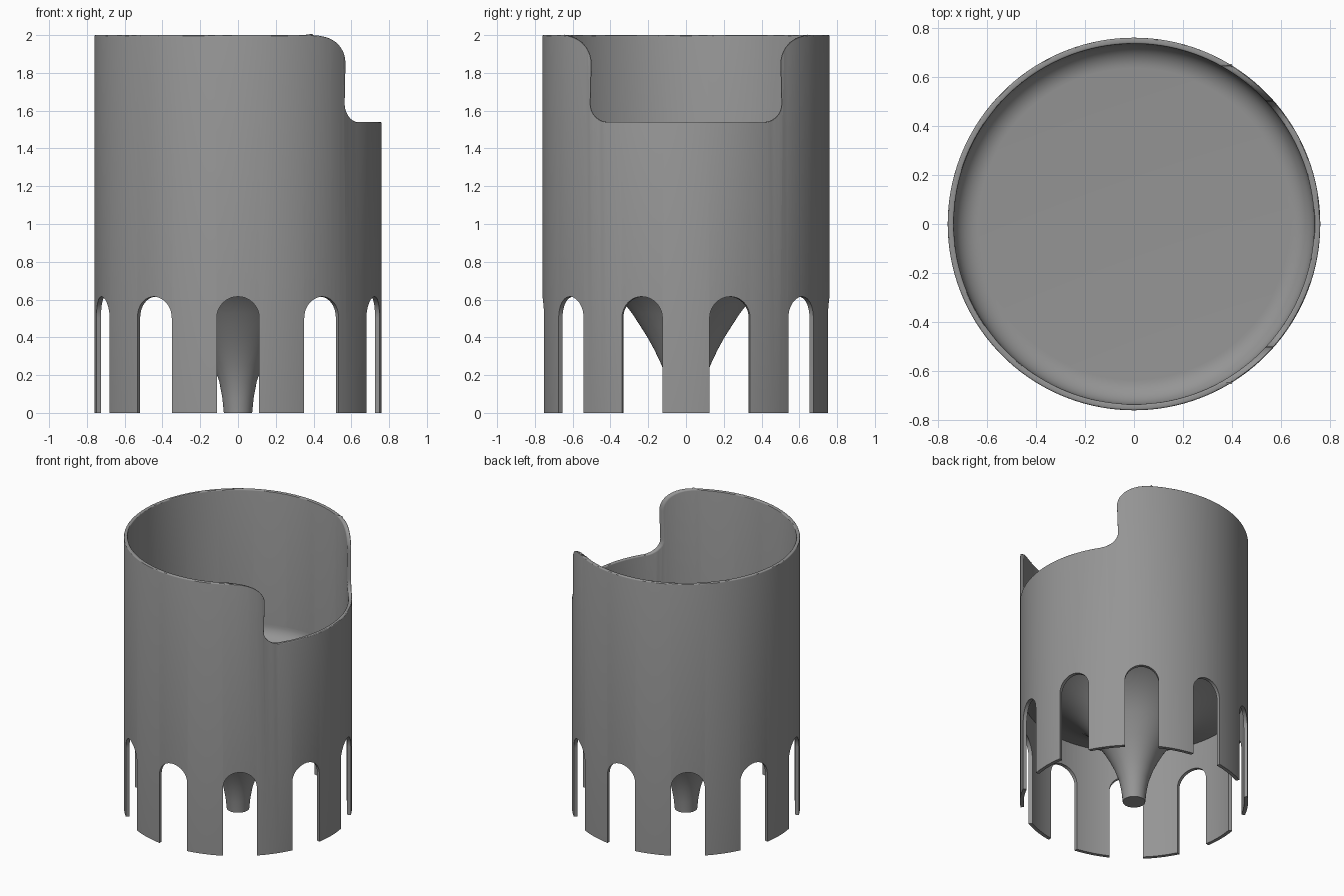
import bpy, bmesh, math
from math import pi, sin, cos

old = bpy.data.objects.get("Cube")
if old:
    bpy.data.objects.remove(old)

R_OUT, R_IN, SEGS = 0.76, 0.735, 160

grey = bpy.data.materials.new("plain grey")
grey.use_nodes = True
grey.diffuse_color = (0.3, 0.3, 0.3, 1)
grey.node_tree.nodes["Principled BSDF"].inputs["Base Color"].default_value = (0.3, 0.3, 0.3, 1)


def make_object(name, bm):
    bmesh.ops.recalc_face_normals(bm, faces=bm.faces)
    mesh = bpy.data.meshes.new(name)
    bm.to_mesh(mesh)
    bm.free()
    mesh.materials.append(grey)
    obj = bpy.data.objects.new(name, mesh)
    bpy.context.collection.objects.link(obj)
    return obj


def lathe(name, profile, closed=False):
    """Revolve (radius, z) points around the z axis."""
    bm = bmesh.new()
    verts = [bm.verts.new((r, 0, z)) for r, z in profile]
    pairs = list(zip(verts, verts[1:] + verts[:1])) if closed else list(zip(verts, verts[1:]))
    edges = [bm.edges.new(p) for p in pairs]
    bmesh.ops.spin(bm, geom=verts + edges, cent=(0, 0, 0), axis=(0, 0, 1),
                   angle=2 * pi, steps=SEGS, use_merge=True)
    bmesh.ops.remove_doubles(bm, verts=bm.verts, dist=1e-5)
    return make_object(name, bm)


def arc(cx, cy, r, a0, a1, n):
    steps = [math.radians(a0 + (a1 - a0) * i / n) for i in range(n + 1)]
    return [(cx + r * cos(a), cy + r * sin(a)) for a in steps]


def prism(bm, outline, x0, x1, angle=0.0):
    """Extrude a (y, z) outline along x, then turn it around z."""
    ca, sa = cos(angle), sin(angle)
    ends = [[bm.verts.new((x * ca - y * sa, x * sa + y * ca, z)) for y, z in outline]
            for x in (x0, x1)]
    bm.faces.new(ends[0])
    bm.faces.new(ends[1])
    for i in range(len(outline)):
        j = (i + 1) % len(outline)
        bm.faces.new((ends[0][i], ends[0][j], ends[1][j], ends[1][i]))


def apply_modifier(obj, kind, **settings):
    mod = obj.modifiers.new(kind.title(), kind)
    for key, value in settings.items():
        setattr(mod, key, value)
    bpy.context.view_layer.objects.active = obj
    bpy.ops.object.modifier_apply(modifier=mod.name)


def cut(obj, bm):
    cutter = make_object("cutter", bm)
    cutter.hide_render = True
    apply_modifier(obj, "BOOLEAN", operation="DIFFERENCE", solver="EXACT", object=cutter)
    bpy.data.objects.remove(cutter)


# Cup wall, left long at the bottom so that only the rim gets rounded
wall = lathe("cup_wall", [(R_IN, -0.1), (R_OUT, -0.1), (R_OUT, 2), (R_IN, 2)], closed=True)

# Notch in the left side of the rim, with rounded corners
half = arc(0.41, 1.635, 0.095, -90, 0, 8) + arc(0.65, 1.85, 0.15, 180, 92, 10) + [(0.66, 2.1)]
bm = bmesh.new()
prism(bm, half + [(-y, z) for y, z in reversed(half)], 0.1, 1)
cut(wall, bm)
apply_modifier(wall, "BEVEL", width=0.007, segments=3, limit_method="ANGLE",
               angle_limit=math.radians(40), use_clamp_overlap=False)

# Flat foot
bm = bmesh.new()
prism(bm, [(-1, -1), (1, -1), (1, 0), (-1, 0)], -1, 1)
cut(wall, bm)

# Ring of ten round-topped slots
slot = [(0.1125, -0.2)] + arc(0, 0.503, 0.1125, 0, 180, 20) + [(-0.1125, -0.2)]
bm = bmesh.new()
for k in range(10):
    prism(bm, slot, 0.6, 0.9, math.radians(18 + 36 * k))
cut(wall, bm)

# Floor with a filleted rim, and a flared spike below it
spike = [(0, 0), (0.075, 0), (0.083, 0.08), (0.099, 0.165), (0.13, 0.255), (0.168, 0.335),
         (0.205, 0.402), (0.247, 0.468), (0.287, 0.529), (0.327, 0.58), (0.38, 0.635),
         (0.45, 0.69), (0.53, 0.737), (0.62, 0.774), (0.75, 0.805), (0.75, 1.02)]
floor = lathe("floor_and_spike", spike + arc(R_IN - 0.1, 1.02, 0.1, 0, -90, 10) + [(0, 0.92)])

# Smooth shading with sharp edges kept
for obj in (wall, floor):
    bpy.ops.object.select_all(action="DESELECT")
    obj.select_set(True)
    bpy.context.view_layer.objects.active = obj
    bpy.ops.object.shade_smooth_by_angle(angle=math.radians(30))
